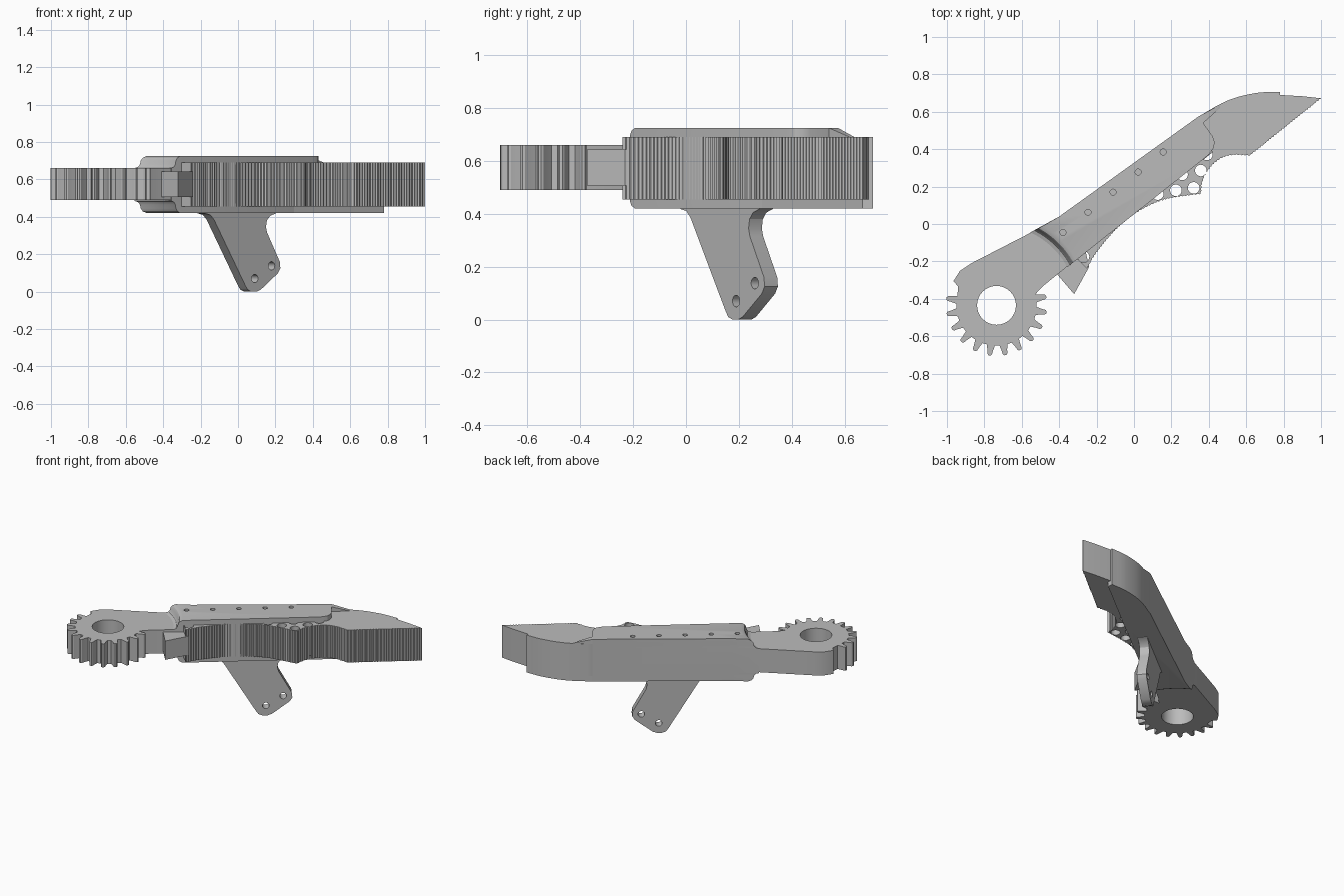
import bpy, bmesh, math
from mathutils import Vector, Matrix

cube = bpy.data.objects.get("Cube")
if cube:
    bpy.data.objects.remove(cube)

grey = bpy.data.materials.new("plain_grey")
grey.use_nodes = True
colour = (0.5, 0.5, 0.5, 1)
grey.diffuse_color = colour
grey.node_tree.nodes["Principled BSDF"].inputs["Base Color"].default_value = colour


def finish(name, bm):
    bmesh.ops.recalc_face_normals(bm, faces=bm.faces)
    mesh = bpy.data.meshes.new(name)
    bm.to_mesh(mesh)
    bm.free()
    obj = bpy.data.objects.new(name, mesh)
    bpy.context.collection.objects.link(obj)
    mesh.materials.append(grey)
    return obj


def loft(name, layers, matrix=Matrix()):
    """Skin a stack of (height, outline) layers and cap both ends."""
    bm = bmesh.new()
    rings = [[bm.verts.new(matrix @ Vector((p[0], p[1], z))) for p in pts]
             for z, pts in layers]
    for a, b in zip(rings, rings[1:]):
        for i in range(len(a)):
            j = (i + 1) % len(a)
            bm.faces.new((a[i], a[j], b[j], b[i]))
    bm.faces.new(rings[0][::-1])
    bm.faces.new(rings[-1])
    return finish(name, bm)


def prism(name, pts, low, high, matrix=Matrix()):
    return loft(name, [(low, pts), (high, pts)], matrix)


def drill(obj, centres, radius, low, high, matrix=Matrix()):
    """Cut round holes along the local z axis of matrix."""
    bm = bmesh.new()
    for x, y in centres:
        place = matrix @ Matrix.Translation((x, y, (low + high) / 2))
        bmesh.ops.create_cone(bm, cap_ends=True, segments=32, radius1=radius,
                              radius2=radius, depth=high - low, matrix=place)
    cutter = finish("hole_cutter", bm)
    cutter.hide_render = True
    mod = obj.modifiers.new("holes", 'BOOLEAN')
    mod.operation = 'DIFFERENCE'
    mod.solver = 'EXACT'
    mod.object = cutter
    bpy.context.view_layer.objects.active = obj
    bpy.ops.object.modifier_apply(modifier=mod.name)
    bpy.data.objects.remove(cutter)


def curve(points, steps=8):
    """Smooth path through a few points."""
    p = [Vector(q) for q in points]
    p = [2 * p[0] - p[1]] + p + [2 * p[-1] - p[-2]]
    out = []
    for a, b, c, d in zip(p, p[1:], p[2:], p[3:]):
        for k in range(steps):
            t = k / steps
            out.append(0.5 * (2 * b + (c - a) * t + (2 * a - 5 * b + 4 * c - d) * t * t
                              + (3 * b - a - 3 * c + d) * t ** 3))
    return out + [p[-2]]


def serrate(path, pitch=0.009, depth=0.005):
    """Resample a path and push every second point inward."""
    out, gap = [], 0.0
    for a, b in zip(path, path[1:]):
        length = (b - a).length
        d = (b - a).normalized()
        while gap < length:
            inward = Vector((-d.y, d.x)) * depth * (len(out) % 2)
            out.append(a + d * gap + inward)
            gap += pitch
        gap -= length
    return out


# Gear and neck in one outline
HUB = Vector((-0.735, -0.435))


def polar(r, degrees):
    a = math.radians(degrees)
    return HUB + Vector((math.cos(a), math.sin(a))) * r


PITCH = 18
TOOTH = [(-0.32, 0.215), (-0.2, 0.243), (-0.15, 0.263), (-0.07, 0.27),
         (0.07, 0.27), (0.15, 0.263), (0.2, 0.243), (0.32, 0.215)]
gear = [polar(r, 172 + PITCH * (k + f)) for k in range(12) for f, r in TOOTH]
neck = [(-0.49, -0.335), (-0.41, -0.27), (-0.33, -0.205), (-0.2, -0.1), (-0.35, 0.06),
        (-0.53, -0.035), (-0.87, -0.21), (-0.93, -0.25), (-0.965, -0.305), (-0.94, -0.335)]
gear_arm = prism("gear_arm", gear + neck, 0.49, 0.66)
drill(gear_arm, [HUB], 0.104, 0.4, 0.8)

# Sleeve with a curved, swept step where it meets the neck
def on_line(a, b, r):
    a, d = Vector(a), (Vector(b) - Vector(a)).normalized()
    m = a - HUB
    t = -m.dot(d) + math.sqrt(m.dot(d) ** 2 - m.dot(m) + r * r)
    p = a + d * t - HUB
    return math.degrees(math.atan2(p.y, p.x))


def sleeve_outline(r):
    start = on_line((-0.65, -0.095), (-0.42, 0.025), r)
    end = on_line((-0.43, -0.289), (0.4, 0.37), r)
    arc = [polar(r, start + (end - start) * k / 16) for k in range(17)]
    return arc + [(0.4, 0.37), (0.428, 0.41), (0.43, 0.44), (0.42, 0.47),
                  (0.345, 0.575), (-0.4, 0.04)]


STEP = [(0.66, 0.43), (0.667, 0.448), (0.68, 0.457), (0.7, 0.461), (0.715, 0.47), (0.725, 0.49)]
layers = [(1.145 - z, sleeve_outline(r)) for z, r in reversed(STEP)]
layers += [(z, sleeve_outline(r)) for z, r in STEP]
sleeve = loft("sleeve", layers)
drill(sleeve, [(-0.38 + 0.134 * k, -0.045 + 0.1075 * k) for k in range(5)], 0.016, 0.69, 0.76)

# Lower plate running on under the tip
back_curve = curve([(0.78, 0.707), (0.65, 0.7), (0.5, 0.66), (0.345, 0.575)], 5)
prism("lower_plate", [(0.3, 0.288), (0.78, 0.668)] + back_curve + [(0.3, 0.54)], 0.42, 0.46)

# Sloping rim behind the sleeve end
rim = bmesh.new()
for p in [(0.345, 0.575, 0.725), (0.37, 0.54, 0.725), (0.345, 0.575, 0.68),
          (0.37, 0.54, 0.68), (0.46, 0.638, 0.69), (0.46, 0.62, 0.69), (0.46, 0.63, 0.68)]:
    rim.verts.new(p)
bmesh.ops.convex_hull(rim, input=rim.verts)
finish("back_rim", rim)

# Serrated gripping finger
grip = serrate(curve([(-0.25, -0.24), (-0.2, -0.155), (-0.1, -0.035), (0, 0.05),
                      (0.1, 0.106), (0.2, 0.138), (0.36, 0.16)]))
grip += serrate(curve([(0.36, 0.16), (0.366, 0.22), (0.395, 0.285), (0.45, 0.34),
                       (0.52, 0.367), (0.62, 0.365)]))
grip += serrate([Vector((0.62, 0.365)), Vector((1, 0.67))])
finger = prism("finger", grip + [(1, 0.672), (0.9, 0.683), (0.78, 0.69)] + back_curve
               + [(0.3, 0.5), (-0.27, -0.1), (-0.31, -0.18)], 0.455, 0.69)
drill(finger, [(0.39, 0.372), (0.357, 0.286), (0.319, 0.193), (0.257, 0.265), (0.224, 0.18),
               (0.127, 0.16), (-0.27, -0.175)], 0.031, 0.3, 0.9)

# Locating tab at the root of the finger
prism("finger_tab", [(-0.41, -0.27), (-0.32, -0.375), (-0.24, -0.23), (-0.26, -0.14)],
      0.507, 0.643)

# Angled lever under the sleeve, drawn in its own plane
along = Vector((0.785, 0.62, 0)).normalized()
up = Vector((0, 0, 1))
plane = Matrix((along, up, along.cross(up))).transposed().to_4x4()
lever_pts = [(-0.16, 0.43), (-0.15, 0.418), (-0.115, 0.41), (-0.09, 0.385), (0.125, 0.03),
             (0.14, 0.01), (0.165, 0), (0.2, 0), (0.228, 0.01), (0.345, 0.098),
             (0.362, 0.125), (0.358, 0.16), (0.272, 0.315), (0.264, 0.345), (0.27, 0.38),
             (0.292, 0.405), (0.33, 0.418), (0.34, 0.43)]
lever = prism("lever", lever_pts, -0.157, -0.093, plane)
drill(lever, [(0.188, 0.07), (0.302, 0.138)], 0.022, -0.3, 0, plane)

# Smooth the curves and keep the edges sharp
for obj in bpy.context.collection.objects:
    if obj.type == 'MESH' and grey.name in obj.data.materials:
        bpy.ops.object.select_all(action='DESELECT')
        obj.select_set(True)
        bpy.context.view_layer.objects.active = obj
        bpy.ops.object.shade_smooth_by_angle(angle=math.radians(30))
